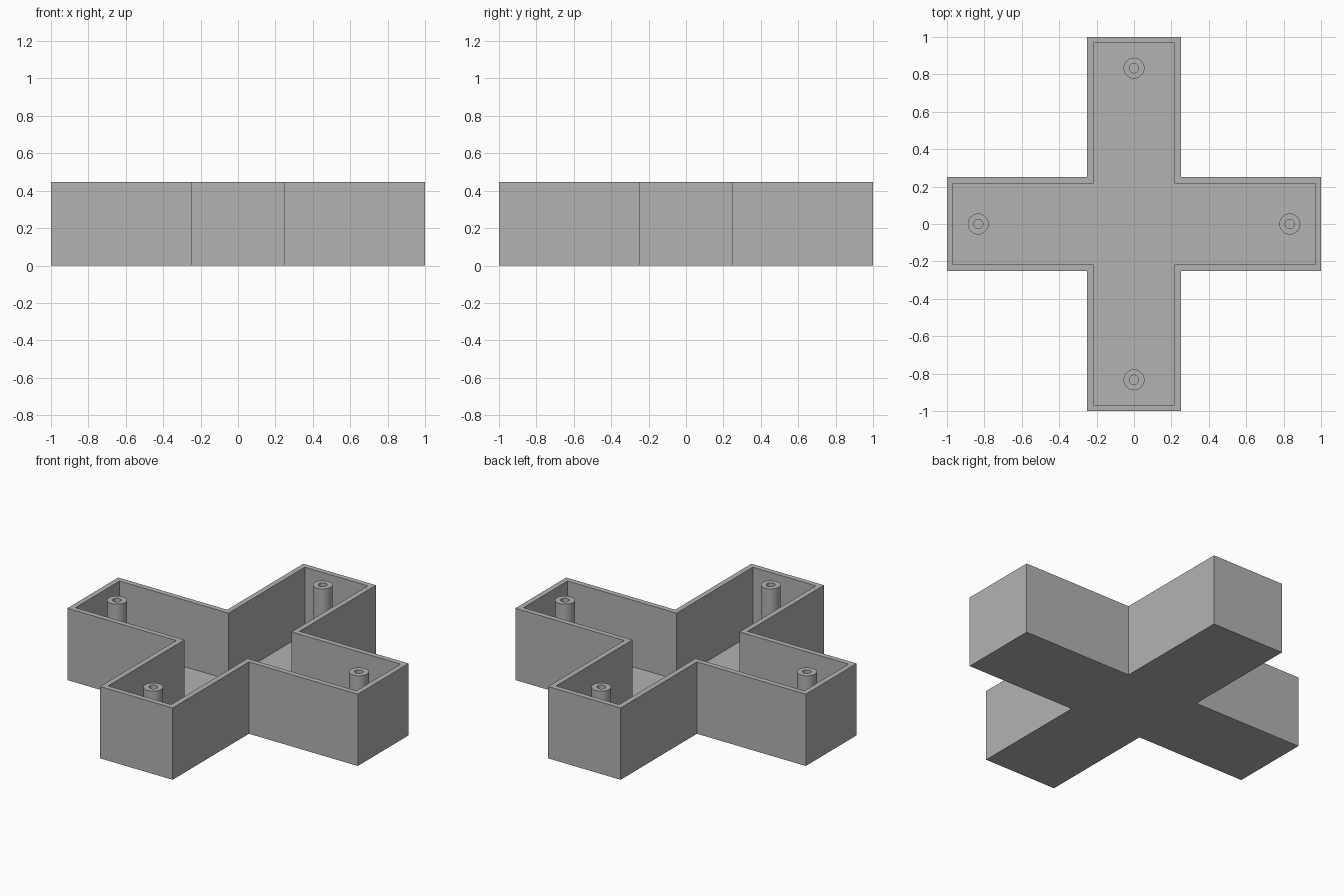
import bpy
import bmesh
from math import cos, sin, tau

HEIGHT = 0.447     # overall height
WALL = 0.033       # wall and floor thickness
ARM = 0.25         # half width of each arm
POST_AT = 0.833    # distance of posts from the centre

cube = bpy.data.objects.get("Cube")
if cube:
    bpy.data.objects.remove(cube, do_unlink=True)

grey = bpy.data.materials.new("plain grey")
grey.use_nodes = True
colour = (0.45, 0.45, 0.45, 1)
grey.diffuse_color = colour
grey.node_tree.nodes["Principled BSDF"].inputs["Base Color"].default_value = colour


def cross(inset):
    """Plus-shaped outline, counter-clockwise, one arm repeated four times."""
    a, b = ARM - inset, 1 - inset
    points = []
    x_arm = [(b, -a), (b, a), (a, a)]
    for _ in range(4):
        points += x_arm
        x_arm = [(-y, x) for x, y in x_arm]
    return points


def circle(radius, sides=32):
    return [(radius * cos(tau * i / sides), radius * sin(tau * i / sides))
            for i in range(sides)]


def skin(name, stations, capped, location=(0, 0, 0)):
    """Join a series of (outline, height) loops into one surface."""
    bm = bmesh.new()
    loops = [[bm.verts.new((x, y, z)) for x, y in outline] for outline, z in stations]
    for low, high in zip(loops, loops[1:]):
        n = len(low)
        for i in range(n):
            j = (i + 1) % n
            bm.faces.new((low[i], low[j], high[j], high[i]))
    if capped:
        bm.faces.new(loops[0][::-1])
        bm.faces.new(loops[-1])
    mesh = bpy.data.meshes.new(name)
    bm.to_mesh(mesh)
    bm.free()
    mesh.materials.append(grey)
    obj = bpy.data.objects.new(name, mesh)
    obj.location = location
    bpy.context.collection.objects.link(obj)
    return obj


# Open cross-shaped tray: outside wall, rim, inside wall and floor
outer, inner = cross(0), cross(WALL)
skin("cross_tray", [(outer, 0), (outer, HEIGHT), (inner, HEIGHT), (inner, WALL)], True)

# Hollow screw post near the end of each arm
tube, bore = circle(0.056), circle(0.025)
for side, (dx, dy) in {"left": (1, 0), "back": (0, 1),
                       "right": (-1, 0), "front": (0, -1)}.items():
    post = skin(side + "_post",
                [(tube, WALL), (tube, HEIGHT), (bore, HEIGHT), (bore, WALL)],
                False, (dx * POST_AT, dy * POST_AT, 0))
    bpy.ops.object.select_all(action="DESELECT")
    post.select_set(True)
    bpy.context.view_layer.objects.active = post
    bpy.ops.object.shade_smooth_by_angle()
